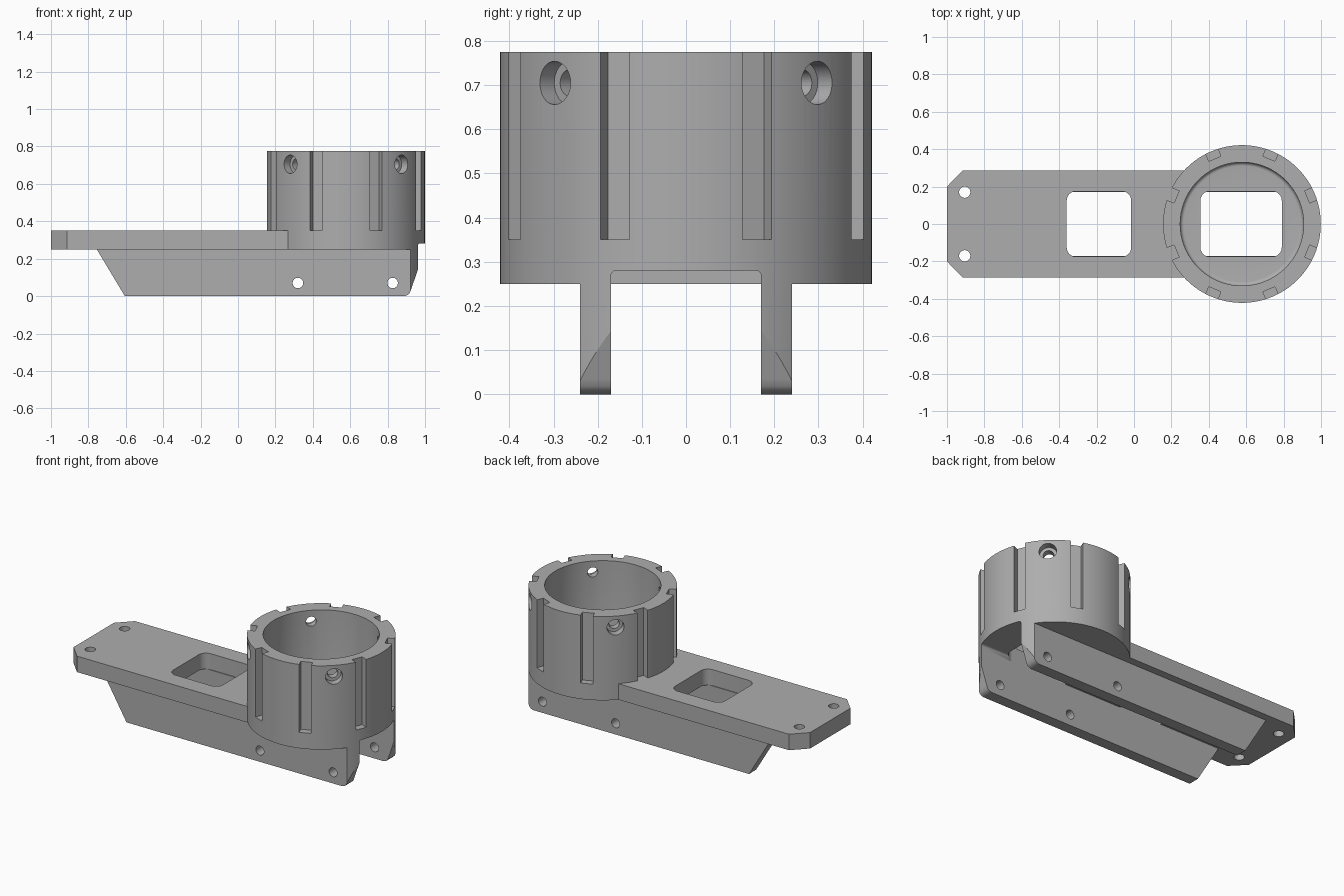
import bpy
import bmesh
from math import sin, cos, pi, radians
from mathutils import Matrix, Vector

default = bpy.data.objects.get("Cube")
if default:
    bpy.data.objects.remove(default, do_unlink=True)

CX = 0.577                  # cup axis
R, BORE = 0.4215, 0.33      # cup outer and inner radius
BASE, DECK, TOP = 0.25, 0.35, 0.775

grey = bpy.data.materials.new("plain_grey")
grey.use_nodes = True
grey.diffuse_color = (0.42, 0.42, 0.42, 1)
grey.node_tree.nodes["Principled BSDF"].inputs["Base Color"].default_value = grey.diffuse_color


def make_object(name, bm):
    bmesh.ops.recalc_face_normals(bm, faces=bm.faces)
    mesh = bpy.data.meshes.new(name)
    bm.to_mesh(mesh)
    bm.free()
    mesh.materials.append(grey)
    obj = bpy.data.objects.new(name, mesh)
    bpy.context.collection.objects.link(obj)
    return obj


def prism(name, outline, low, high, axis="Z"):
    """Extrude a 2D outline along Z (xy outline) or Y (xz outline)."""
    place = (lambda a, b, c: (a, b, c)) if axis == "Z" else (lambda a, b, c: (a, c, b))
    bm = bmesh.new()
    face = bm.faces.new([bm.verts.new(place(a, b, low)) for a, b in outline])
    new = bmesh.ops.extrude_face_region(bm, geom=[face])["geom"]
    verts = [v for v in new if isinstance(v, bmesh.types.BMVert)]
    bmesh.ops.translate(bm, verts=verts, vec=place(0, 0, high - low))
    return make_object(name, bm)


def arc(x, y, r, start, end, steps):
    angles = [radians(start + (end - start) * i / steps) for i in range(steps + 1)]
    return [(x + r * cos(a), y + r * sin(a)) for a in angles]


def circle(x, y, r, steps=32):
    return arc(x, y, r, 0, 360, steps)[:-1]


def rounded(x0, x1, y0, y1, r):
    return (arc(x1 - r, y1 - r, r, 0, 90, 8) + arc(x0 + r, y1 - r, r, 90, 180, 8)
            + arc(x0 + r, y0 + r, r, 180, 270, 8) + arc(x1 - r, y0 + r, r, 270, 360, 8))


def lathe(name, profile, steps=128):
    """Closed solid turned around the cup axis; the profile starts and ends on it."""
    bm = bmesh.new()
    verts = [bm.verts.new((CX + r, 0, z)) for r, z in profile]
    edges = [bm.edges.new(pair) for pair in zip(verts, verts[1:])]
    bmesh.ops.spin(bm, geom=verts + edges, cent=(CX, 0, 0), axis=(0, 0, 1),
                   angle=2 * pi, steps=steps)
    bmesh.ops.remove_doubles(bm, verts=bm.verts, dist=1e-5)
    return make_object(name, bm)


def radial(obj, angle):
    """Turn a cutter built along +x from the origin to its place on the cup."""
    obj.data.transform(Matrix.Translation(Vector((CX, 0, 0))) @ Matrix.Rotation(radians(angle), 4, "Z"))
    return obj


def radial_hole(angle, r, near, far):
    bm = bmesh.new()
    spot = Matrix.Translation(((near + far) / 2, 0, 0.705)) @ Matrix.Rotation(pi / 2, 4, "Y")
    bmesh.ops.create_cone(bm, cap_ends=True, segments=32, radius1=r, radius2=r,
                          depth=far - near, matrix=spot)
    return radial(make_object("hole_cutter", bm), angle)


def carve(obj, cutters, operation="DIFFERENCE"):
    for cutter in cutters:
        mod = obj.modifiers.new("carve", "BOOLEAN")
        mod.operation, mod.solver, mod.object = operation, "EXACT", cutter
    graph = bpy.context.evaluated_depsgraph_get()
    mesh = bpy.data.meshes.new_from_object(obj.evaluated_get(graph))
    obj.modifiers.clear()
    obj.data = mesh
    for cutter in cutters:
        bpy.data.objects.remove(cutter, do_unlink=True)


# Cup: turned ring with a floor, filleted where the bore meets the floor
fillet = 0.02
inner = [(BORE - fillet + r, DECK + fillet + z) for r, z in arc(0, 0, fillet, 0, -90, 6)]
cup = lathe("ring_cup", [(0, BASE), (R, BASE), (R, TOP), (BORE, TOP)] + inner + [(0, DECK)])
cutters = [prism("window_cutter", rounded(0.355, 0.79, -0.175, 0.175, 0.05), 0.2, 0.4)]

# Shallow channel under the floor, open at the +x end
channel = prism("channel_cutter", rounded(-0.17, 0.17, 0.1, 0.28, 0.012), 0, 0.7)
channel.data.transform(Matrix(((0, 0, 1, 0.355), (1, 0, 0, 0), (0, 1, 0, 0), (0, 0, 0, 1))))
cutters.append(channel)

# Vertical grooves around the outside, and counterbored screw holes
for i in range(8):
    groove = [(0.378, -0.035), (0.5, -0.035), (0.5, 0.035), (0.378, 0.035)]
    cutters.append(radial(prism("groove_cutter", groove, DECK, 0.9), 22.5 + 45 * i))
for i in range(4):
    cutters.append(radial_hole(45 + 90 * i, 0.049, 0.373, 0.5))
    cutters.append(radial_hole(45 + 90 * i, 0.03, 0.28, 0.4))
carve(cup, cutters)

# Mounting plate with clipped corners, window and two screw holes
plate = prism("mounting_plate", [(-1, -0.2), (-0.915, -0.287), (0.5, -0.287),
                                 (0.5, 0.287), (-0.915, 0.287), (-1, 0.2)], BASE, DECK)
cutters = [prism("cup_cutter", circle(CX, 0, R, 128), 0, 1),
           prism("window_cutter", rounded(-0.36, -0.015, -0.175, 0.175, 0.05), 0, 1)]
cutters += [prism("screw_cutter", circle(-0.905, y, 0.03), 0, 1) for y in (-0.17, 0.17)]
carve(plate, cutters)

# Two rails below, trimmed to the cup's round end and drilled across
rails = []
for name, side in (("left_rail", 1), ("right_rail", -1)):
    low, high = sorted((0.17 * side, 0.24 * side))
    rail = prism(name, [(-0.755, BASE), (-0.605, 0), (0.89, 0), (0.908, 0.006),
                        (0.919, 0.018), (0.925, 0.035), (1.0, BASE)], low, high, "Y")
    end = arc(CX, 0, R, -90, 90, 64) + [(-1, R), (-1, -R)]
    carve(rail, [prism("end_trim", end, -0.1, 0.5)], "INTERSECT")
    carve(rail, [prism("cross_cutter", circle(x, 0.07, 0.028), -0.5, 0.5, "Y") for x in (0.32, 0.827)])
    rails.append(rail)

# Smooth the curved walls, keep the edges sharp
for obj in [cup, plate] + rails:
    bpy.ops.object.select_all(action="DESELECT")
    obj.select_set(True)
    bpy.context.view_layer.objects.active = obj
    bpy.ops.object.shade_smooth_by_angle(angle=radians(30))
